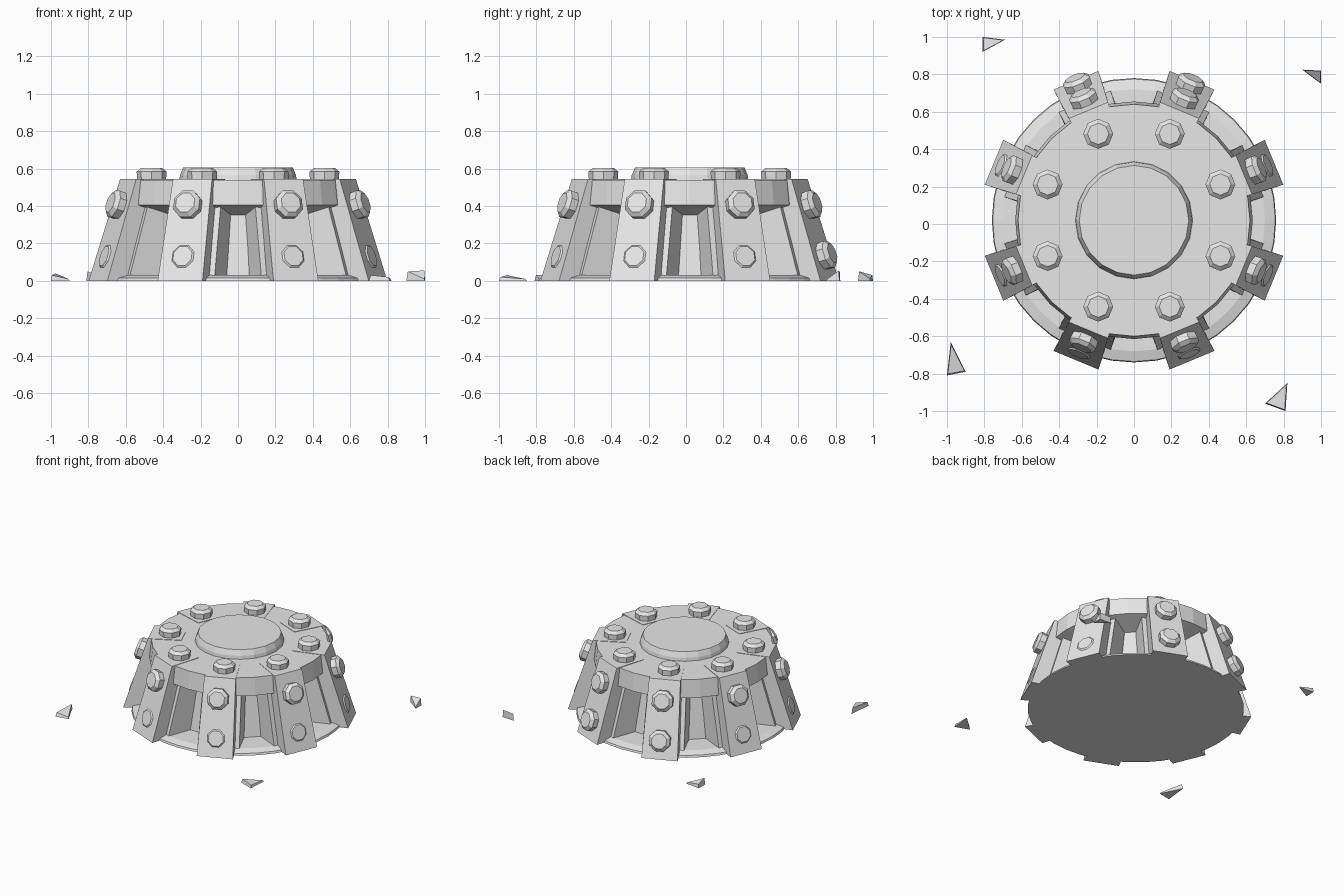
import bpy, bmesh, math
from mathutils import Matrix, Vector

if "Cube" in bpy.data.objects:
    bpy.data.objects.remove(bpy.data.objects["Cube"], do_unlink=True)

grey = bpy.data.materials.new("plain grey")
grey.use_nodes = True
grey.diffuse_color = (0.8, 0.8, 0.8, 1)
grey.node_tree.nodes["Principled BSDF"].inputs["Base Color"].default_value = (0.8, 0.8, 0.8, 1)

CENTRE = Matrix.Translation((0, 0.02, 0))


def finish(name, bm, matrix=CENTRE):
    bmesh.ops.recalc_face_normals(bm, faces=bm.faces)
    bm.transform(matrix)
    mesh = bpy.data.meshes.new(name)
    bm.to_mesh(mesh)
    bm.free()
    mesh.materials.append(grey)
    obj = bpy.data.objects.new(name, mesh)
    bpy.context.collection.objects.link(obj)
    return obj


def turned(name, profile, sides, matrix=CENTRE, phase=0.0):
    """Closed solid of stacked polygon rings, given as (radius, height)."""
    bm = bmesh.new()
    rings = []
    for r, z in profile:
        angles = [phase + math.tau * i / sides for i in range(sides)]
        rings.append([bm.verts.new((r * math.cos(a), r * math.sin(a), z)) for a in angles])
    for low, high in zip(rings, rings[1:]):
        for i in range(sides):
            j = (i + 1) % sides
            bm.faces.new((low[i], low[j], high[j], high[i]))
    bm.faces.new(rings[0][::-1])
    bm.faces.new(rings[-1])
    return finish(name, bm, matrix)


def wedge(name, outline, matrix):
    """Radial block from side outline points (radius, height, half width)."""
    bm = bmesh.new()
    left = [bm.verts.new((r, w, z)) for r, z, w in outline]
    right = [bm.verts.new((r, -w, z)) for r, z, w in outline]
    bm.faces.new(left)
    bm.faces.new(right[::-1])
    n = len(outline)
    for i in range(n):
        j = (i + 1) % n
        bm.faces.new((left[i], right[i], right[j], left[j]))
    return finish(name, bm, matrix)


# Round body: foot plate, recessed wall, overhanging cap and raised lid
turned("foot_plate", [(0.76, 0), (0.755, 0.015), (0.70, 0.03)], 40)
turned("core_wall", [(0.53, 0.02), (0.47, 0.36), (0.47, 0.42)], 16, phase=math.pi / 16)
turned("cap", [(0.46, 0.35), (0.635, 0.405), (0.62, 0.54)], 32)
turned("lid", [(0.315, 0.53), (0.31, 0.565), (0.293, 0.605)], 20)

# Eight leaning ribs with bolts on the top and on the outer slope
TOP_R, FOOT_R, TOP_Z = 0.636, 0.81, 0.543
lean = math.atan2(FOOT_R - TOP_R, TOP_Z)
for k in range(8):
    spin = CENTRE @ Matrix.Rotation(math.radians(22.5 + 45 * k), 4, "Z")
    wedge(f"rib_{k + 1}", [(0.40, 0.50, 0.09), (0.40, TOP_Z, 0.09), (TOP_R, TOP_Z, 0.113),
                           (FOOT_R, 0, 0.13), (0.45, 0, 0.10)], spin)
    wedge(f"rib_shoulder_{k + 1}", [(0.42, 0.42, 0.14), (0.575, 0.42, 0.14),
                                    (0.69, 0.02, 0.15), (0.42, 0.02, 0.14)], spin)
    bolt = [(0.076, -0.03), (0.08, 0.04), (0.057, 0.06)]
    turned(f"top_bolt_{k + 1}", bolt, 8, spin @ Matrix.Translation((0.5, 0, TOP_Z)), math.pi / 8)

    # The two back ribs have lower bolts that stand out; the others are sunken
    for label, z, out in (("upper", 0.40, 0), ("lower", 0.13, 0 if k in (1, 2) else -0.052)):
        r = FOOT_R - z * math.tan(lean)
        place = (spin @ Matrix.Translation((r, 0, z))
                 @ Matrix.Rotation(math.pi / 2 - lean, 4, "Y")
                 @ Matrix.Translation((0, 0, out)))
        turned(f"{label}_bolt_{k + 1}", bolt, 8, place, math.pi / 8)

# Loose shards on the ground: corners (x, y, height)
shards = [
    [(-0.81, 1.0, 0.03), (-0.69, 0.985, 0.01), (-0.81, 0.92, 0.05)],
    [(0.90, 0.825, 0.05), (1.0, 0.82, 0.055), (1.0, 0.75, 0.01)],
    [(-0.98, -0.63, 0.04), (-0.9, -0.79, 0.01), (-1.0, -0.81, 0.03)],
    [(0.82, -0.85, 0.01), (0.70, -0.96, 0.03), (0.81, -1.0, 0.02)],
]
for n, corners in enumerate(shards):
    bm = bmesh.new()
    mid = sum((Vector((x, y, 0)) for x, y, h in corners), Vector()) / 3
    low = [bm.verts.new((x, y, 0)) for x, y, h in corners]
    high = [bm.verts.new(Vector((x, y, h)).lerp(mid + Vector((0, 0, h)), 0.12)) for x, y, h in corners]
    bm.faces.new(low[::-1])
    bm.faces.new(high)
    for i in range(3):
        j = (i + 1) % 3
        bm.faces.new((low[i], low[j], high[j], high[i]))
    finish(f"shard_{n + 1}", bm, Matrix.Identity(4))
